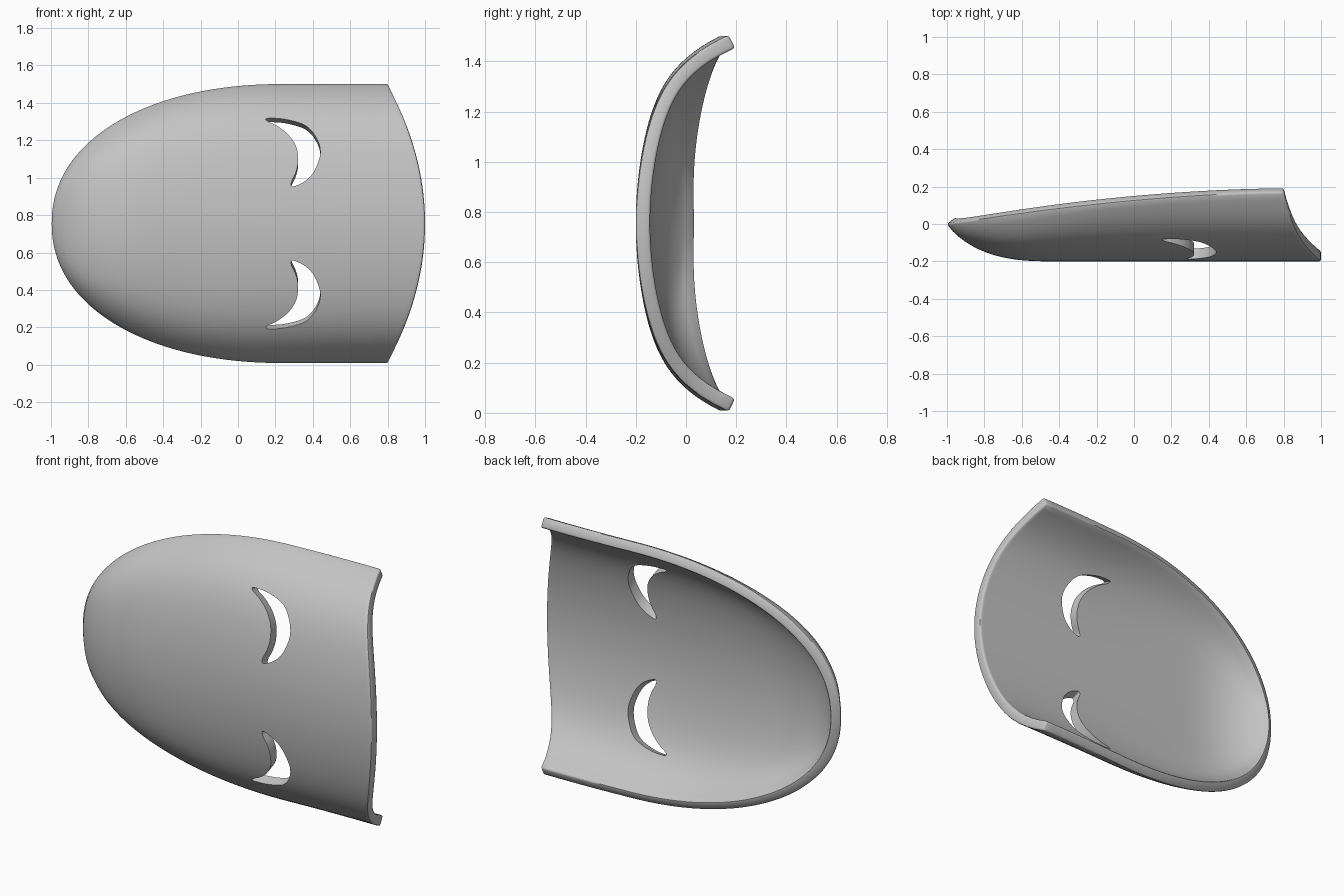
import bpy, bmesh, math
from mathutils import Vector

cube = bpy.data.objects.get("Cube")
if cube:
    bpy.data.objects.remove(cube, do_unlink=True)

MID_Z = 0.755      # height of the mirror plane
HALF = 0.75        # half width of the shell
POWER = 2.15       # superellipse power of the chin
RINGS = 40

grey = bpy.data.materials.new("plain grey")
grey.use_nodes = True
grey.diffuse_color = (0.55, 0.55, 0.55, 1)
grey.node_tree.nodes["Principled BSDF"].inputs["Base Color"].default_value = grey.diffuse_color


def add_object(name, bm):
    mesh = bpy.data.meshes.new(name)
    bmesh.ops.recalc_face_normals(bm, faces=bm.faces) if name != "mask_shell" else None
    bm.to_mesh(mesh)
    bm.free()
    obj = bpy.data.objects.new(name, mesh)
    bpy.context.collection.objects.link(obj)
    return obj


def half_width(x):
    u = min(1, max(0, (0.25 - x) / 1.25))
    return HALF * max(0, 1 - u ** POWER) ** (1 / POWER)


def depth(x, z):
    """Front surface: y for a point of the face, z measured from the middle."""
    u = min(1, max(0, (-x - 0.4) / 0.6))
    middle = -0.2 * (1 - u ** 3) ** 0.85
    edge = 0.17 * (1 - (max(0, 0.8 - x) / 1.8) ** 1.7)
    t = min(1, abs(z) / max(half_width(x), 1e-5))
    return middle + (edge - middle) * (0.5 * t ** 2 + 0.5 * t ** 7)


# Outline: rounded chin, straight side, bowed forehead edge
upper = []
for i in range(49):
    a = math.pi / 2 * i / 48
    upper.append((0.25 - 1.25 * math.cos(a) ** (2 / POWER), HALF * math.sin(a) ** (2 / POWER)))
upper += [(0.25 + 0.055 * i, HALF) for i in range(1, 11)]
for i in range(1, 29):
    t = 1 - i / 28
    upper.append((1 - 0.2 * t ** 2, HALF * t))
outline = upper + [(x, -z) for x, z in reversed(upper[1:-1])]

# Shell: concentric rings from the middle to the outline
bm = bmesh.new()
cx = 0.2
centre = bm.verts.new((cx, depth(cx, 0), MID_Z))
previous = None
for k in range(1, RINGS + 1):
    r = k / RINGS
    ring = []
    for ox, oz in outline:
        x, z = cx + (ox - cx) * r, oz * r
        ring.append(bm.verts.new((x, depth(x, z), MID_Z + z)))
    for i in range(len(ring)):
        j = (i + 1) % len(ring)
        if previous:
            bm.faces.new((previous[i], previous[j], ring[j], ring[i]))
        else:
            bm.faces.new((centre, ring[j], ring[i]))
    previous = ring
bm.normal_update()
if sum(f.normal.y for f in bm.faces) > 0:
    bmesh.ops.reverse_faces(bm, faces=bm.faces)
shell = add_object("mask_shell", bm)
shell.data.materials.append(grey)

solid = shell.modifiers.new("thickness", "SOLIDIFY")
solid.thickness = 0.057
solid.offset = -1
bevel = shell.modifiers.new("soft_rim", "BEVEL")
bevel.width = 0.01
bevel.segments = 2
bevel.limit_method = "ANGLE"
bevel.angle_limit = math.radians(50)
bevel.use_clamp_overlap = False

# Crescent eye opening, as a smooth closed curve
EYE = [(0.155, 1.325), (0.25, 1.32), (0.36, 1.28), (0.42, 1.2), (0.44, 1.11),
       (0.41, 1.01), (0.36, 0.95), (0.295, 0.918), (0.285, 0.94), (0.31, 1.0),
       (0.322, 1.07), (0.31, 1.15), (0.27, 1.22), (0.21, 1.275), (0.16, 1.305)]


def smooth_loop(points, steps=5):
    pts = [Vector(p) for p in points]
    n = len(pts)
    result = []
    for i in range(n):
        a, b, c, d = (pts[(i + k) % n] for k in (-1, 0, 1, 2))
        for s in range(steps):
            t = s / steps
            result.append(0.5 * (2 * b + (c - a) * t + (2 * a - 5 * b + 4 * c - d) * t * t
                                 + (3 * b - a - 3 * c + d) * t ** 3))
    return result


def eye_cutter(name, side):
    bm = bmesh.new()
    loops = []
    for y in (-0.5, 0.4):
        lean = -0.4 * (y + 0.1)
        loops.append([bm.verts.new((p.x, y, MID_Z + side * (p.y - MID_Z + lean)))
                      for p in smooth_loop(EYE)])
    front, back = loops
    bm.faces.new(front)
    bm.faces.new(back)
    for i in range(len(front)):
        j = (i + 1) % len(front)
        bm.faces.new((front[i], front[j], back[j], back[i]))
    obj = add_object(name, bm)
    obj.data.materials.append(grey)
    obj.hide_render = True
    return obj


cutters = [eye_cutter("upper_eye_cutter", 1), eye_cutter("lower_eye_cutter", -1)]
for cutter in cutters:
    cut = shell.modifiers.new(cutter.name, "BOOLEAN")
    cut.operation = "DIFFERENCE"
    cut.solver = "EXACT"
    cut.object = cutter

# Apply the modifiers, drop the cutters and shade
bpy.ops.object.select_all(action="DESELECT")
shell.select_set(True)
bpy.context.view_layer.objects.active = shell
bpy.ops.object.convert(target="MESH")
for cutter in cutters:
    bpy.data.objects.remove(cutter, do_unlink=True)
bpy.ops.object.shade_smooth_by_angle(angle=math.radians(45))
